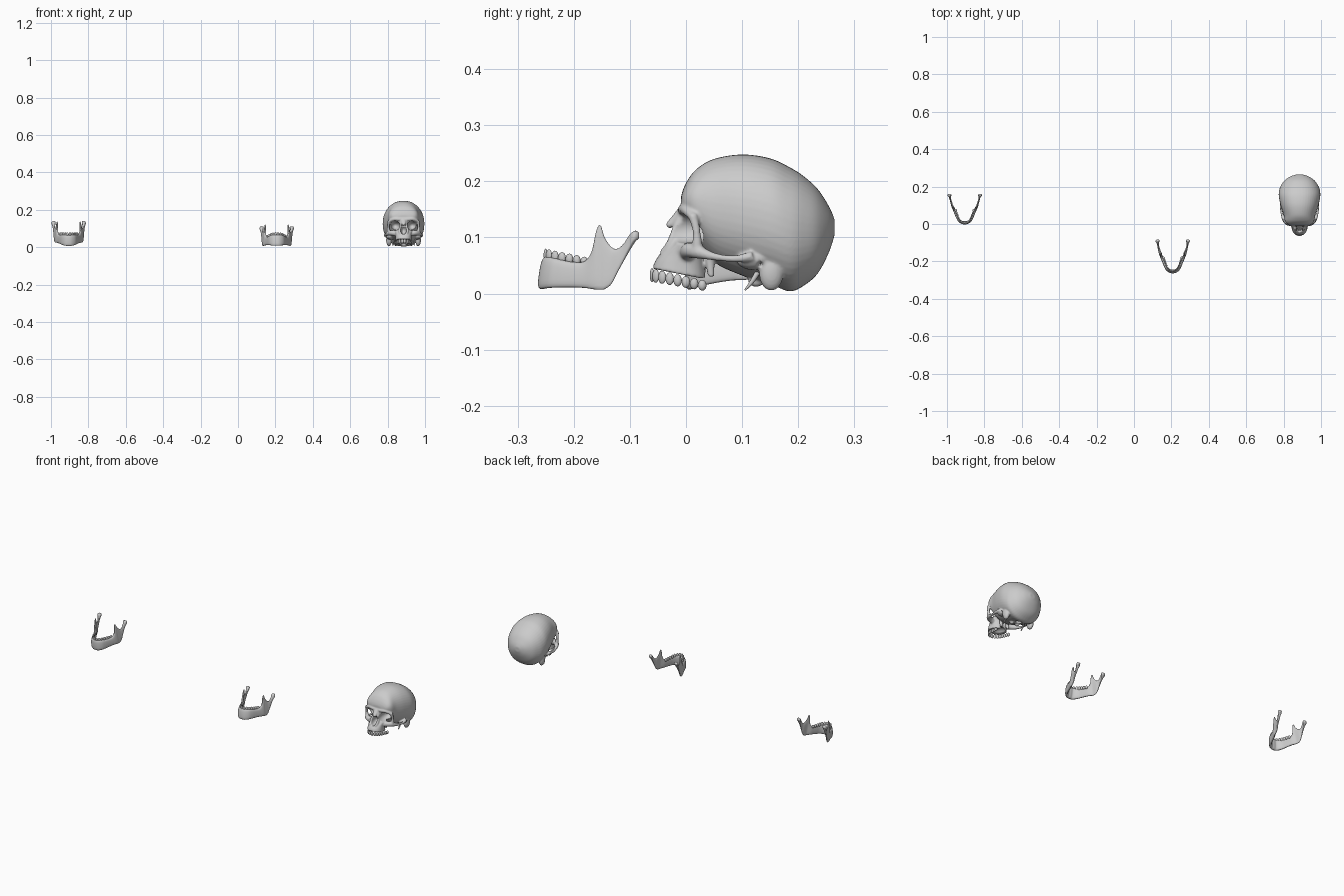
import bpy, bmesh, math
from mathutils import Vector, Matrix

if "Cube" in bpy.data.objects:
    bpy.data.objects.remove(bpy.data.objects["Cube"])

SKULL = (0.885, 0, 0)


def spline(rows, k):
    # Catmull-Rom interpolation of rows of numbers
    p = [rows[0]] + list(rows) + [rows[-1]]
    out = []
    for i in range(1, len(p) - 2):
        for j in range(k):
            t = j / k
            out.append([0.5 * (2 * b + (c - a) * t + (2 * a - 5 * b + 4 * c - d) * t * t
                               + (3 * b - a - 3 * c + d) * t ** 3)
                        for a, b, c, d in zip(p[i - 1], p[i], p[i + 1], p[i + 2])])
    return out + [list(rows[-1])]


def spow(v, e):
    return math.copysign(abs(v) ** e, v)


def loft(bm, rings):
    vs = [[bm.verts.new(c) for c in r] for r in rings]
    n = len(vs[0])
    for a, b in zip(vs, vs[1:]):
        for i in range(n):
            bm.faces.new((a[i], a[(i + 1) % n], b[(i + 1) % n], b[i]))
    bm.faces.new(vs[0])
    bm.faces.new(vs[-1])


def tube(bm, rows, sides=(1, -1), n=14):
    # rows of x, y, z, radius
    for s in sides:
        pts = spline([(s * x, y, z, r) for x, y, z, r in rows], 5)
        rings = []
        for i, q in enumerate(pts):
            t = Vector(pts[min(i + 1, len(pts) - 1)][:3]) - Vector(pts[max(i - 1, 0)][:3])
            m = t.to_track_quat('Z', 'Y')
            rings.append([Vector(q[:3]) + m @ Vector((q[3] * math.cos(a), q[3] * math.sin(a), 0))
                          for a in (2 * math.pi * k / n for k in range(n))])
        loft(bm, rings)


def ball(bm, c, r, turn=0, u=24, v=16):
    bmesh.ops.create_uvsphere(bm, u_segments=u, v_segments=v, radius=1,
                              matrix=Matrix.Translation(c) @ Matrix.Rotation(turn, 4, 'Z')
                              @ Matrix.Diagonal((*r, 1)))


def finish(bm, name, loc=(0, 0, 0), rot=0.0):
    bmesh.ops.recalc_face_normals(bm, faces=bm.faces)
    for f in bm.faces:
        f.smooth = True
    me = bpy.data.meshes.new(name)
    bm.to_mesh(me)
    bm.free()
    ob = bpy.data.objects.new(name, me)
    ob.location = loc
    ob.rotation_euler = (rot, 0, 0)
    bpy.context.collection.objects.link(ob)
    return ob


def teeth(bm, path, count, z_of, size):
    # evenly spaced crowns along half an arch, mirrored
    pts = [Vector(p) for p in spline(path, 40)]
    d = [0]
    for a, b in zip(pts, pts[1:]):
        d.append(d[-1] + (b - a).length)
    step = d[-1] / count
    for i in range(count):
        k = min(range(len(d)), key=lambda j: abs(d[j] - (i + 0.5) * step))
        t = pts[min(k + 1, len(pts) - 1)] - pts[max(k - 1, 0)]
        a = math.atan2(t.y, t.x)
        back = i / (count - 1)
        for s in (1, -1):
            ball(bm, (s * pts[k].x, pts[k].y, z_of(pts[k].y)),
                 (step * 0.52, size * (0.6 + 0.5 * back), size * (2.0 - 0.45 * back)), s * a, 14, 10)


# braincase: slices of y, bottom, top, half width
bm = bmesh.new()
case = [(-0.009, .148, .172, .030), (-0.005, .140, .186, .054), (0.004, .125, .204, .069),
        (0.02, .095, .223, .079), (0.05, .056, .240, .085), (0.10, .032, .248, .101),
        (0.15, .015, .241, .111), (0.185, .004, .225, .108), (0.21, .014, .209, .097),
        (0.235, .036, .186, .078), (0.255, .074, .155, .047), (0.265, .105, .132, .015)]
rings = []
for y, b, t, w in spline(case, 5):
    rings.append([(w * spow(math.cos(a), .92), y, (b + t) / 2 + (t - b) / 2 * spow(math.sin(a), .92))
                  for a in (2 * math.pi * k / 48 for k in range(48))])
loft(bm, rings)

# upper jaw and mid face: slices of z, front, back, half width
face = [(.035, -.060, .037, .043), (.055, -.054, .034, .042), (.073, -.042, .032, .043),
        (.09, -.024, .032, .050), (.11, -.013, .035, .060), (.15, -.004, .04, .066)]
rings = []
for z, f, b, w in spline(face, 4):
    ring = []
    for k in range(40):
        a = 2 * math.pi * k / 40
        y = (f + b) / 2 + (b - f) / 2 * spow(math.sin(a), .85)
        ring.append((w * spow(math.cos(a), .85), y, z - max(0, (.08 - z) / .045) * .2 * (y + .012)))
    rings.append(ring)
loft(bm, rings)

# cheek bones and arches, outer eye rims, brows, nasal bones, pterygoids
tube(bm, [(.038, .002, .072, .014), (.062, .006, .077, .014), (.080, .022, .074, .012),
          (.093, .05, .066, .007), (.099, .085, .062, .006), (.094, .118, .066, .010)])
tube(bm, [(.079, .020, .078, .011), (.082, .019, .110, .007), (.077, .012, .140, .009)])
tube(bm, [(.079, .014, .136, .008), (.052, -.001, .150, .009), (.020, -.006, .149, .009), (0, -.003, .150, .008)])
tube(bm, [(.003, -.003, .152, .009), (.004, -.018, .134, .008), (.004, -.033, .119, .006)])
tube(bm, [(.011, -.008, .142, .007), (.015, -.017, .118, .007), (.021, -.028, .09, .007), (.015, -.042, .070, .007)])
tube(bm, [(.020, .042, .068, .009), (.021, .045, .03, .006)])
tube(bm, [(0, -.040, .069, .006), (0, -.047, .073, .004)], (1,))
for s in (1, -1):
    # mastoid and ear region, joint base
    ball(bm, (s * .078, .152, .038), (.015, .022, .033))
    ball(bm, (s * .072, .12, .06), (.026, .03, .018))
    ball(bm, (s * .017, .125, .024), (.009, .015, .012))
skull = finish(bm, "skull", SKULL)


def remesh(ob):
    m = ob.modifiers.new("remesh", 'REMESH')
    m.mode = 'VOXEL'
    m.voxel_size = 0.0026
    m.use_smooth_shade = True


remesh(skull)
# openings: eye sockets, nose, palate, spinal opening, ear canals
openings = [("nose_opening", (0, -.032, .091), (.015, .034, .023)),
            ("palate_hollow", (0, .0, .018), (.027, .046, .030)),
            ("spine_opening", (0, .155, .010), (.016, .020, .022))]
for s, side in ((1, "left"), (-1, "right")):
    openings += [(side + "_eye_socket", (s * .045, -.004, .115), (.026, .054, .025)),
                 (side + "_ear_canal", (s * .1, .132, .052), (.025, .005, .006))]
for name, c, r in openings:
    bm = bmesh.new()
    ball(bm, c, r)
    cut = finish(bm, name + "_cutter", SKULL)
    cut.hide_render = True
    cut.hide_set(True)
    m = skull.modifiers.new(name, 'BOOLEAN')
    m.operation = 'DIFFERENCE'
    m.object = cut
remesh(skull)
m = skull.modifiers.new("soften", 'SMOOTH')
m.iterations = 4

# thin styloid spikes
bm = bmesh.new()
tube(bm, [(.055, .132, .045, .005), (.057, .118, .022, .004), (.057, .105, .006, .0015)])
finish(bm, "styloid_spikes", SKULL)

# upper teeth
bm = bmesh.new()
teeth(bm, [(0, -.062), (.018, -.056), (.032, -.034), (.039, -.002), (.042, .036)], 8,
      lambda y: .023 - .2 * (y + .012), .0062)
finish(bm, "upper_teeth", SKULL)

# lower jaw columns: x, y, bottom, top, half thickness
jaw = [(.014, .004, .000, .058, .008), (.028, .018, .002, .056, .008), (.038, .040, .003, .052, .007),
       (.047, .065, .003, .048, .007), (.055, .085, .002, .050, .007), (.062, .098, .000, .068, .006),
       (.066, .106, -.001, .106, .005), (.068, .113, -.001, .113, .004), (.070, .120, .000, .092, .004),
       (.073, .132, .009, .075, .004), (.077, .143, .030, .072, .004), (.080, .155, .052, .082, .005),
       (.083, .165, .070, .097, .007), (.085, .174, .084, .104, .011), (.085, .181, .090, .101, .007)]


def lower_jaw(prefix, loc, rot):
    bm = bmesh.new()
    rows = [(-x, *r) for x, *r in reversed(jaw)] + [(0, .002, 0, .058, .009)] + jaw
    rows = spline(rows, 5)
    rings = []
    for i, (x, y, b, t, th) in enumerate(rows):
        p, q = rows[max(i - 1, 0)], rows[min(i + 1, len(rows) - 1)]
        n = Vector((q[1] - p[1], p[0] - q[0])).normalized()
        ring = []
        for k in range(20):
            a = 2 * math.pi * k / 20
            z = (b + t) / 2 + (t - b) / 2 * spow(math.cos(a), .7)
            o = th * spow(math.sin(a), .7)
            flare = max(-1, min(1, x / .05)) * .1 * (.05 - z)
            lean = .16 * z * max(0, 1 - y / .06)
            ring.append((x + n.x * o + flare, y + .006 * max(0, 1 - y / .04) + n.y * o + lean, z))
        rings.append(ring)
    loft(bm, rings)
    finish(bm, prefix + "_lower_jaw", loc, rot)
    bm = bmesh.new()
    teeth(bm, [(0, .014), (.014, .017), (.027, .030), (.037, .052), (.050, .090)], 7,
          lambda y: .061 - .17 * (y - .012), .0058)
    finish(bm, prefix + "_lower_teeth", loc, rot)


lower_jaw("middle", (.207, -.265, .008), 0)
lower_jaw("left", (-.905, .0, .006), math.radians(10.5))
